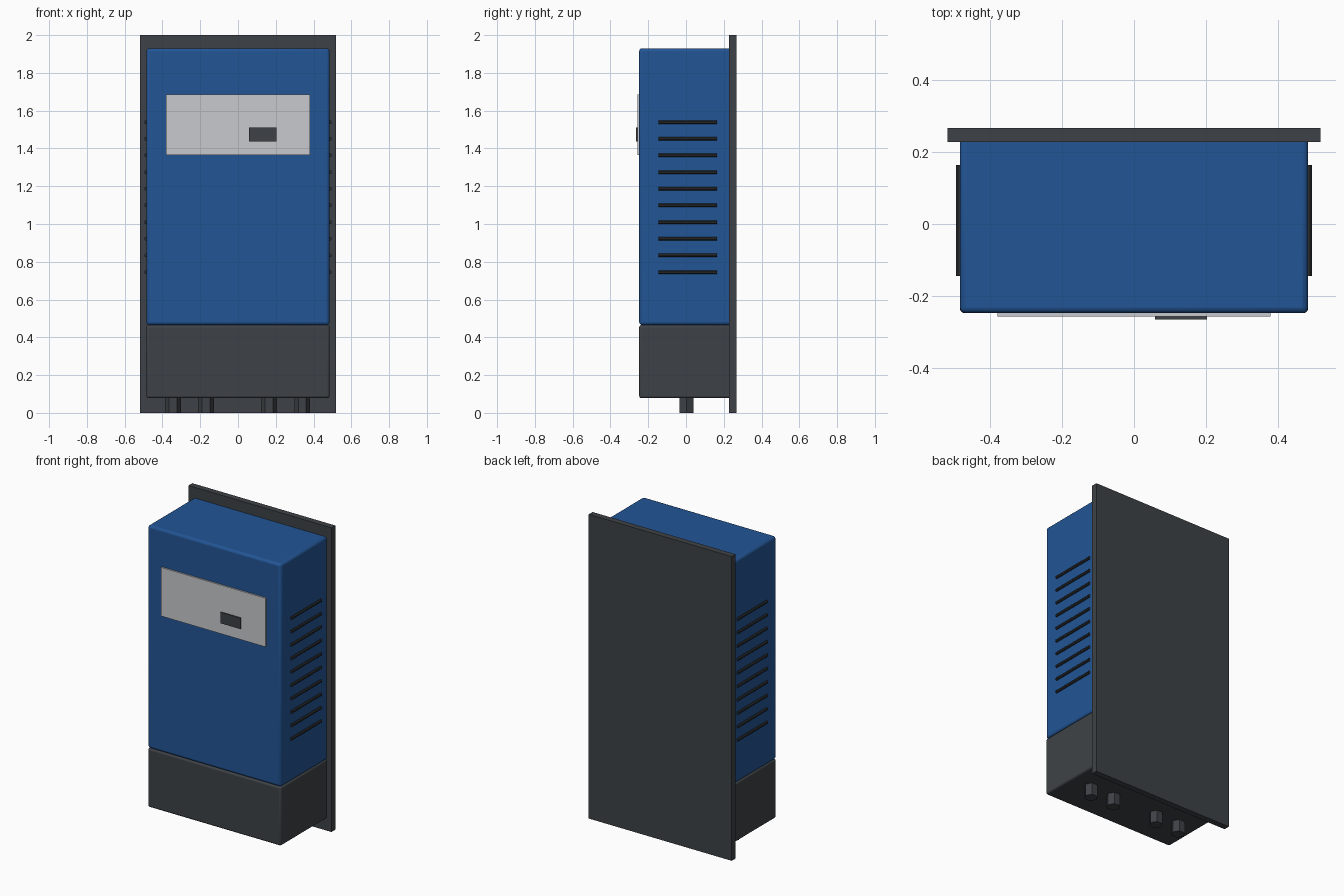
import bpy, math

cube = bpy.data.objects.get("Cube")
if cube:
    bpy.data.objects.remove(cube, do_unlink=True)


def material(name, r, g, b):
    m = bpy.data.materials.new(name)
    m.use_nodes = True
    m.diffuse_color = (r, g, b, 1)
    bsdf = m.node_tree.nodes["Principled BSDF"]
    bsdf.inputs["Base Color"].default_value = (r, g, b, 1)
    bsdf.inputs["Roughness"].default_value = 0.6
    return m


blue = material("blue", 0.016, 0.09, 0.30)
grey = material("dark grey", 0.048, 0.055, 0.063)
black = material("vent black", 0.026, 0.029, 0.032)
silver = material("silver", 0.58, 0.585, 0.61)


def box(name, x, y, z, mat, bevel=0):
    """Box from (low, high) ranges, with optional rounded edges."""
    ranges = (x, y, z)
    bpy.ops.mesh.primitive_cube_add(size=1, location=[sum(r) / 2 for r in ranges])
    o = bpy.context.object
    o.name = name
    o.scale = [r[1] - r[0] for r in ranges]
    bpy.ops.object.transform_apply(location=False, rotation=False, scale=True)
    o.data.materials.append(mat)
    if bevel:
        mod = o.modifiers.new("rounded edges", "BEVEL")
        mod.width = bevel
        mod.segments = 3
        bpy.ops.object.shade_smooth_by_angle(angle=math.radians(40))
    return o


def prism(name, sides, radius, depth, location, rotation, mat):
    bpy.ops.mesh.primitive_cylinder_add(vertices=sides, radius=radius, depth=depth,
                                        location=location, rotation=rotation)
    o = bpy.context.object
    o.name = name
    o.data.materials.append(mat)
    return o


# Wall plate and the two housings
box("back_plate", (-0.52, 0.52), (0.228, 0.268), (0, 2), grey)
box("main_housing", (-0.485, 0.485), (-0.248, 0.25), (0.465, 1.93), blue, 0.016)
box("lower_housing", (-0.485, 0.485), (-0.248, 0.25), (0.078, 0.465), grey, 0.012)

# Front panel and display
box("control_panel", (-0.38, 0.38), (-0.258, -0.24), (1.365, 1.685), silver)
box("display", (0.058, 0.203), (-0.266, -0.25), (1.438, 1.51), grey)

# Side vent ribs
for side, sign in (("left", 1), ("right", -1)):
    for i in range(10):
        prism(f"{side}_vent_{i + 1}", 8, 0.01, 0.31,
              (sign * 0.487, 0.01, 0.745 + i * 0.0883),
              (math.pi / 2, math.pi / 8, 0), black)

# Hexagonal cable glands underneath
for i, x in enumerate((-0.345, -0.17, 0.165, 0.34)):
    prism(f"cable_gland_{i + 1}", 6, 0.042, 0.09, (x, 0.003, 0.045),
          (0, 0, math.pi / 6), grey)
